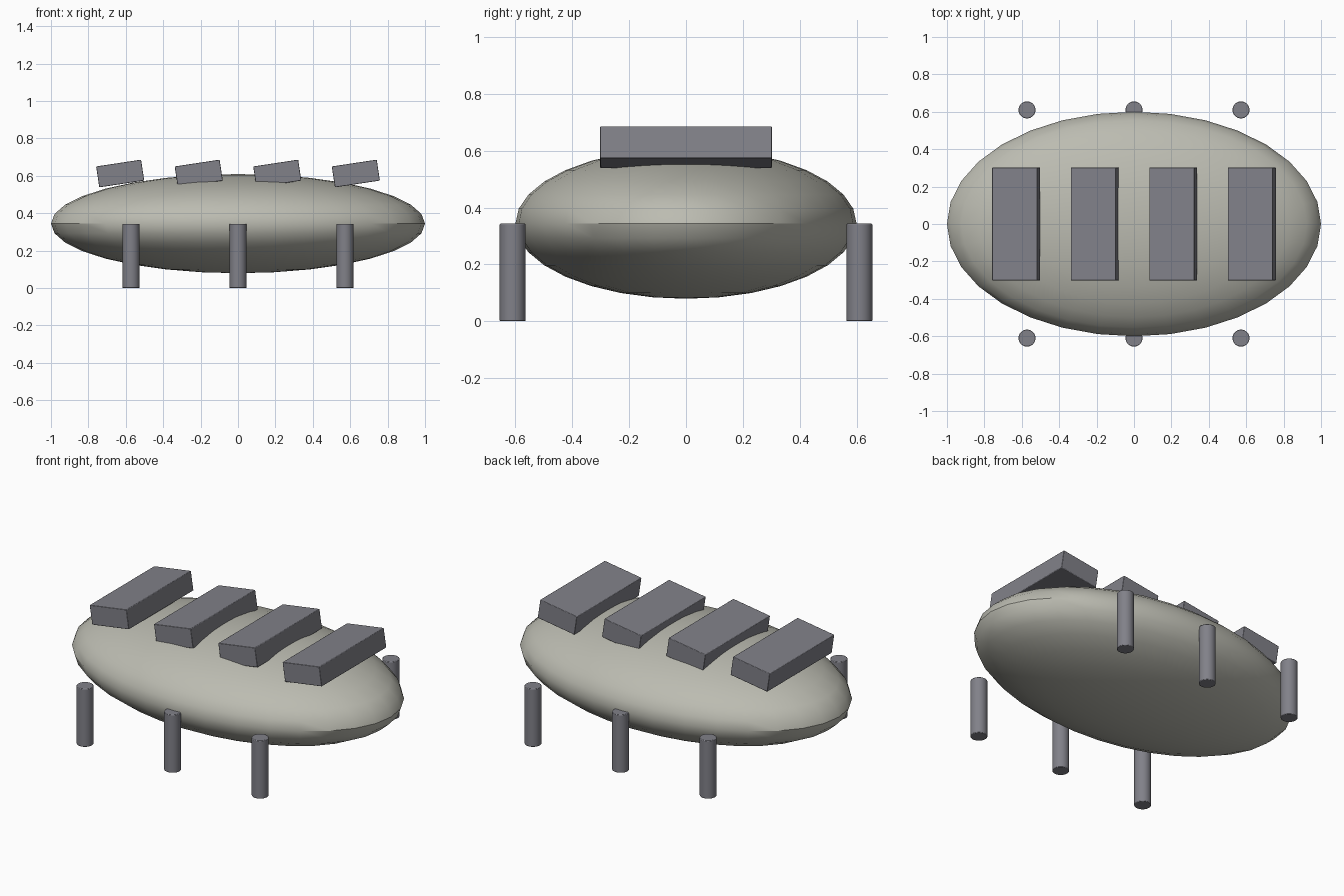
import bpy
import math

cube = bpy.data.objects.get("Cube")
if cube:
    bpy.data.objects.remove(cube, do_unlink=True)


def material(name, colour):
    mat = bpy.data.materials.new(name)
    mat.use_nodes = True
    mat.diffuse_color = (*colour, 1)
    mat.node_tree.nodes["Principled BSDF"].inputs["Base Color"].default_value = (*colour, 1)
    return mat


stone = material("warm pale grey", (0.50, 0.50, 0.44))
metal = material("cool mid grey", (0.22, 0.22, 0.25))


def finish(name, mat, bevel=0):
    """Name, colour and shade the newest object."""
    obj = bpy.context.object
    obj.name = name
    obj.data.materials.append(mat)
    bpy.ops.object.transform_apply(location=False, rotation=False, scale=True)
    if bevel:
        mod = obj.modifiers.new("soft_edges", 'BEVEL')
        mod.width = bevel
        mod.segments = 2
        mod.limit_method = 'ANGLE'
    bpy.ops.object.shade_smooth_by_angle(angle=math.radians(30))


# Flattened oval body
bpy.ops.mesh.primitive_uv_sphere_add(segments=32, ring_count=16, radius=1,
                                     location=(0, 0, 0.344))
bpy.context.object.scale = (1, 0.6, 0.265)
finish("body", stone)

# Row of tilted slabs across the top
for i in range(4):
    bpy.ops.mesh.primitive_cube_add(size=1, location=(0.42 * (i - 1.5), 0, 0.612),
                                    rotation=(0, -0.15, 0))
    bpy.context.object.scale = (0.243, 0.604, 0.113)
    finish(f"top_slab_{i + 1}", metal, 0.003)

# Three legs along each side
for side, y in (("front", -0.61), ("back", 0.61)):
    for place, x in (("right", -0.572), ("middle", 0), ("left", 0.572)):
        bpy.ops.mesh.primitive_cylinder_add(vertices=32, radius=0.0455, depth=0.343,
                                            location=(x, y, 0.1715))
        finish(f"{side}_{place}_leg", metal, 0.003)
